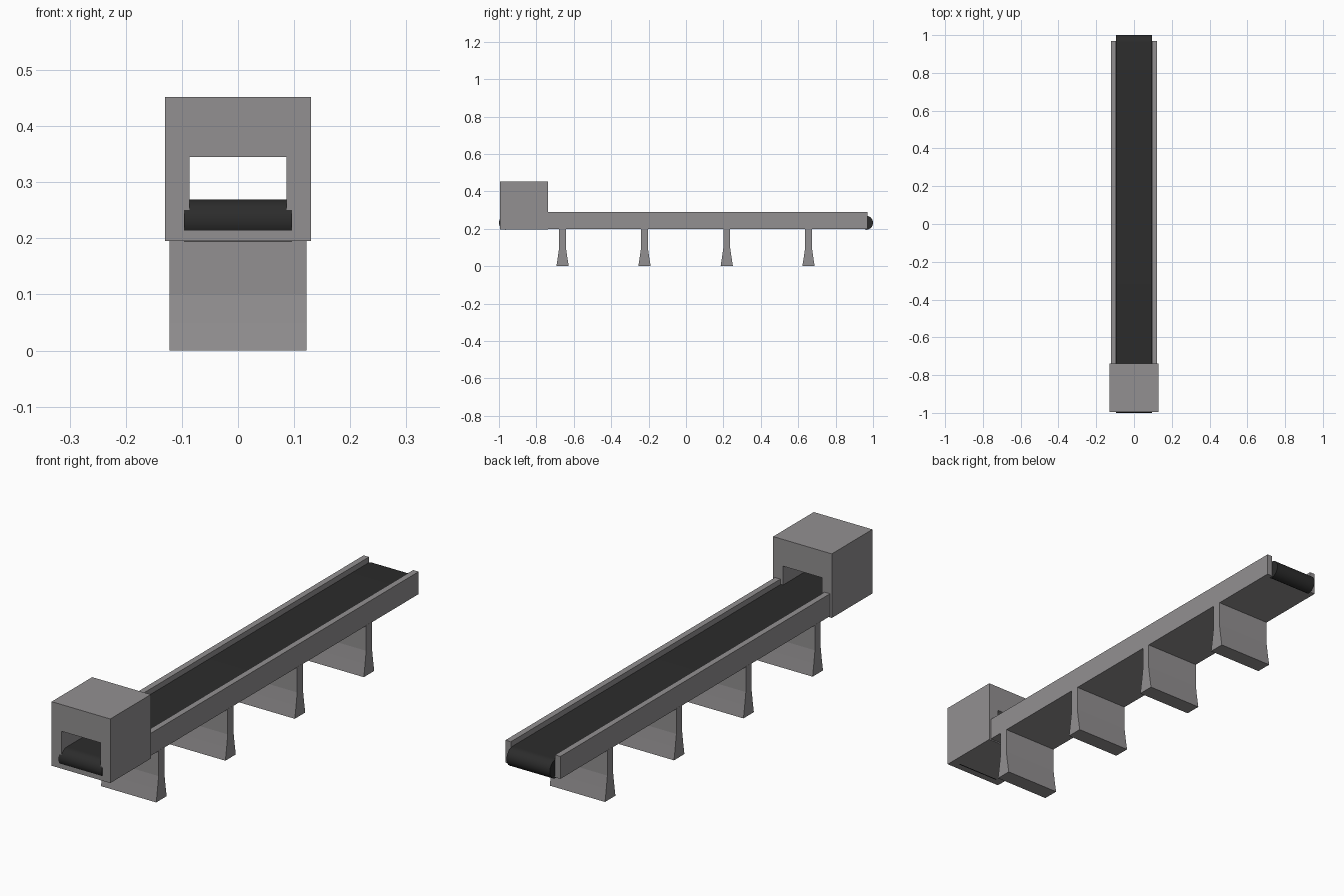
import bpy, bmesh, math

if "Cube" in bpy.data.objects:
    bpy.data.objects.remove(bpy.data.objects["Cube"])

def material(name, rgb):
    m = bpy.data.materials.new(name)
    m.diffuse_color = (*rgb, 1)
    m.use_nodes = True
    m.node_tree.nodes["Principled BSDF"].inputs["Base Color"].default_value = m.diffuse_color
    return m

grey = material("grey_metal", (0.29, 0.28, 0.285))
black = material("black_rubber", (0.025, 0.025, 0.025))

def finish(bm, name, mat):
    bmesh.ops.recalc_face_normals(bm, faces=bm.faces)
    me = bpy.data.meshes.new(name)
    bm.to_mesh(me)
    bm.free()
    me.materials.append(mat)
    ob = bpy.data.objects.new(name, me)
    bpy.context.collection.objects.link(ob)
    return ob

def prism(name, pts, to3d, a, b, mat):
    """Extrude a closed 2D profile between a and b."""
    bm = bmesh.new()
    lo = [bm.verts.new(to3d(p, q, a)) for p, q in pts]
    hi = [bm.verts.new(to3d(p, q, b)) for p, q in pts]
    n = len(pts)
    for i in range(n):
        j = (i + 1) % n
        bm.faces.new((lo[i], lo[j], hi[j], hi[i]))
    bm.faces.new(lo)
    bm.faces.new(hi)
    return finish(bm, name, mat)

along_y = lambda x, z, y: (x, y, z)
along_x = lambda y, z, x: (x, y, z)

# Trough frame: U section with two side rails
W, IN = 0.122, 0.098
prism("frame_side_rails", [(-W, 0.2), (W, 0.2), (W, 0.29), (IN, 0.29), (IN, 0.204),
      (-IN, 0.204), (-IN, 0.29), (-W, 0.29)], along_y, -0.76, 0.97, grey)

# Conveyor belt: round ends, underside lifted clear of the trough floor
R, CZ, CY, N = 0.0375, 0.232, 0.9625, 16
end = [(CY + R * math.sin(math.pi * i / N), CZ + R * math.cos(math.pi * i / N))
       for i in range(N + 1)] + [(CY - 0.02, 0.206)]
end[-2] = (CY, CZ - R)
belt = prism("conveyor_belt", end + [(-y, z) for y, z in reversed(end)],
             along_x, -0.096, 0.096, black)
bpy.context.view_layer.objects.active = belt
belt.select_set(True)
bpy.ops.object.shade_smooth_by_angle(angle=math.radians(30))
belt.select_set(False)

# Scanner housing: box with a tunnel running through it
bm = bmesh.new()
outer = [(-0.13, 0.195), (0.13, 0.195), (0.13, 0.452), (-0.13, 0.452)]
inner = [(-0.086, 0.222), (0.086, 0.222), (0.086, 0.345), (-0.086, 0.345)]
rings = [[bm.verts.new((x, y, z)) for x, z in r]
         for r, y in ((outer, -0.995), (outer, -0.738), (inner, -0.738), (inner, -0.995))]
for k in range(4):
    r, s = rings[k], rings[(k + 1) % 4]
    for i in range(4):
        j = (i + 1) % 4
        bm.faces.new((r[i], r[j], s[j], s[i]))
finish(bm, "scanner_housing", grey)

# Legs: full-width slabs flaring out at the foot
half = [(0.033, 0), (0.025, 0.05), (0.018, 0.1), (0.018, 0.202)]
for i, y in enumerate((-0.66, -0.222, 0.218, 0.655)):
    pts = [(y + w, z) for w, z in half] + [(y - w, z) for w, z in reversed(half)]
    prism(f"leg_{i + 1}", pts, along_x, -0.1225, 0.1225, grey)
